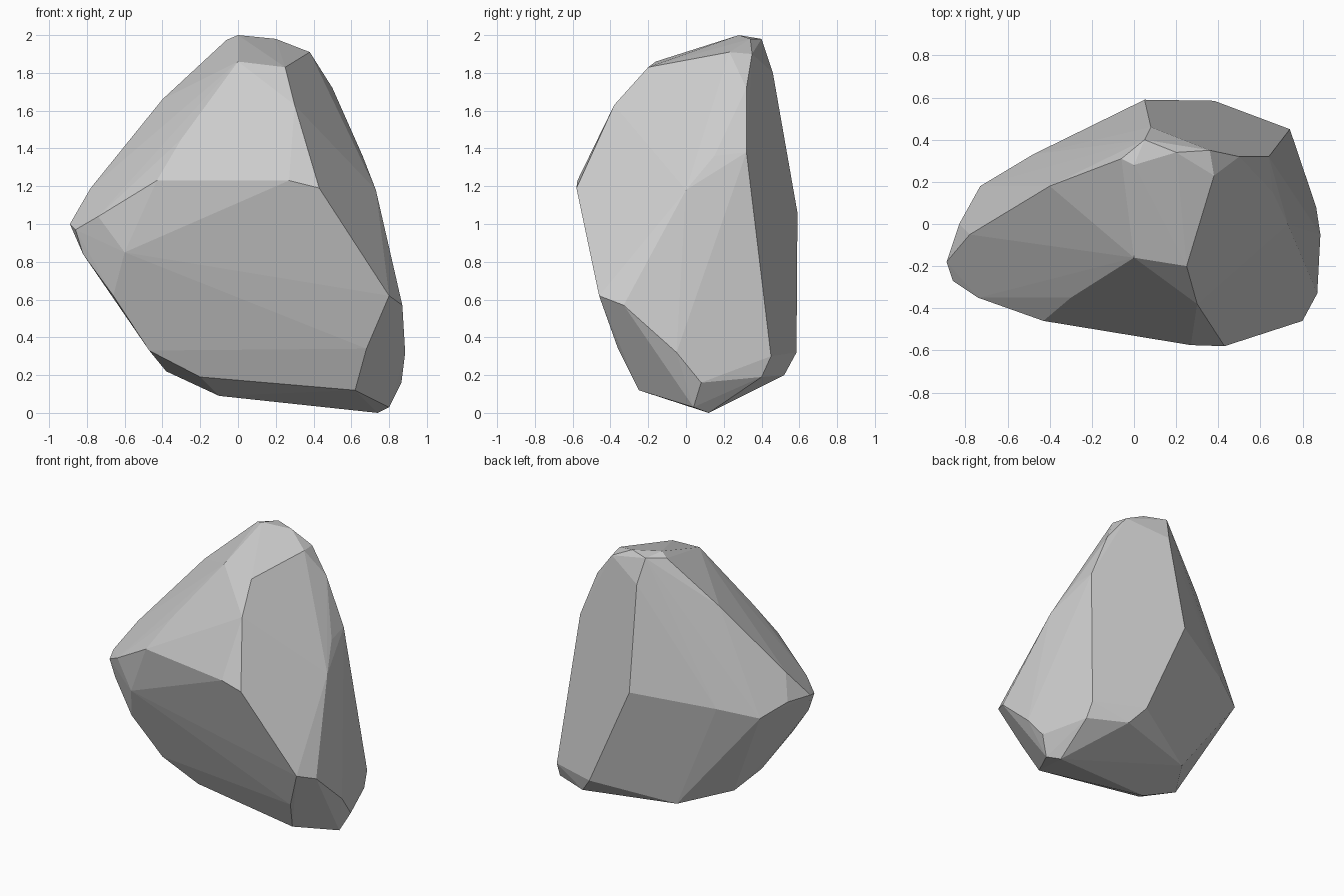
import bpy, bmesh, math

# Corner points of the chipped boulder, grouped by region
crown = [(0, .28, 2), (-.06, .31, 1.975), (.05, .40, 1.98), (.20, .34, 1.98), (.38, .23, 1.91),
         (.36, .35, 1.90), (0, -.16, 1.86), (.25, -.20, 1.83), (.08, .46, 1.80), (.50, .32, 1.72)]
front = [(.30, -.38, 1.63), (.43, -.58, 1.19), (.27, -.575, 1.23), (-.43, -.46, 1.23),
         (-.30, -.35, 1.45), (-.74, -.35, 1.04), (-.60, -.39, .85), (.80, -.46, .62),
         (.68, -.36, .34), (.62, -.25, .12), (-.20, -.18, .19)]
left = [(-.89, -.18, 1.0), (-.86, -.27, .97), (-.82, -.26, .84), (-.78, -.05, 1.19),
        (-.50, -.14, 1.38), (-.40, .18, 1.66), (-.83, .0, 1.0), (-.73, .18, .92),
        (-.48, .33, .98), (-.66, -.30, .62), (-.48, -.11, .35), (-.47, -.21, .33)]
right = [(.57, -.14, 1.35), (.66, .15, 1.36), (.64, .32, 1.38), (.73, 0, 1.18),
         (.87, -.33, .57), (.885, -.05, .32), (.74, .45, .30)]
back = [(.05, .59, 1.06), (.38, .585, .32), (.48, .52, .20), (.75, .40, .19)]
base = [(.74, .12, 0), (.80, .04, .03), (.865, .08, .16),
        (-.15, .32, .19), (-.38, -.02, .22), (-.10, -.02, .09)]

# Wrap the corners in a convex shell and merge nearly flat facets
bm = bmesh.new()
for region in (crown, front, left, right, back, base):
    for p in region:
        bm.verts.new(p)
res = bmesh.ops.convex_hull(bm, input=bm.verts[:])
loose = {g for g in res["geom_interior"] + res["geom_unused"] if isinstance(g, bmesh.types.BMVert)}
bmesh.ops.delete(bm, geom=list(loose), context='VERTS')
bmesh.ops.dissolve_limit(bm, angle_limit=math.radians(2), verts=bm.verts[:], edges=bm.edges[:])
bmesh.ops.recalc_face_normals(bm, faces=bm.faces[:])

mesh = bpy.data.meshes.new("boulder")
bm.to_mesh(mesh)
bm.free()
boulder = bpy.data.objects.new("boulder", mesh)
bpy.context.collection.objects.link(boulder)
